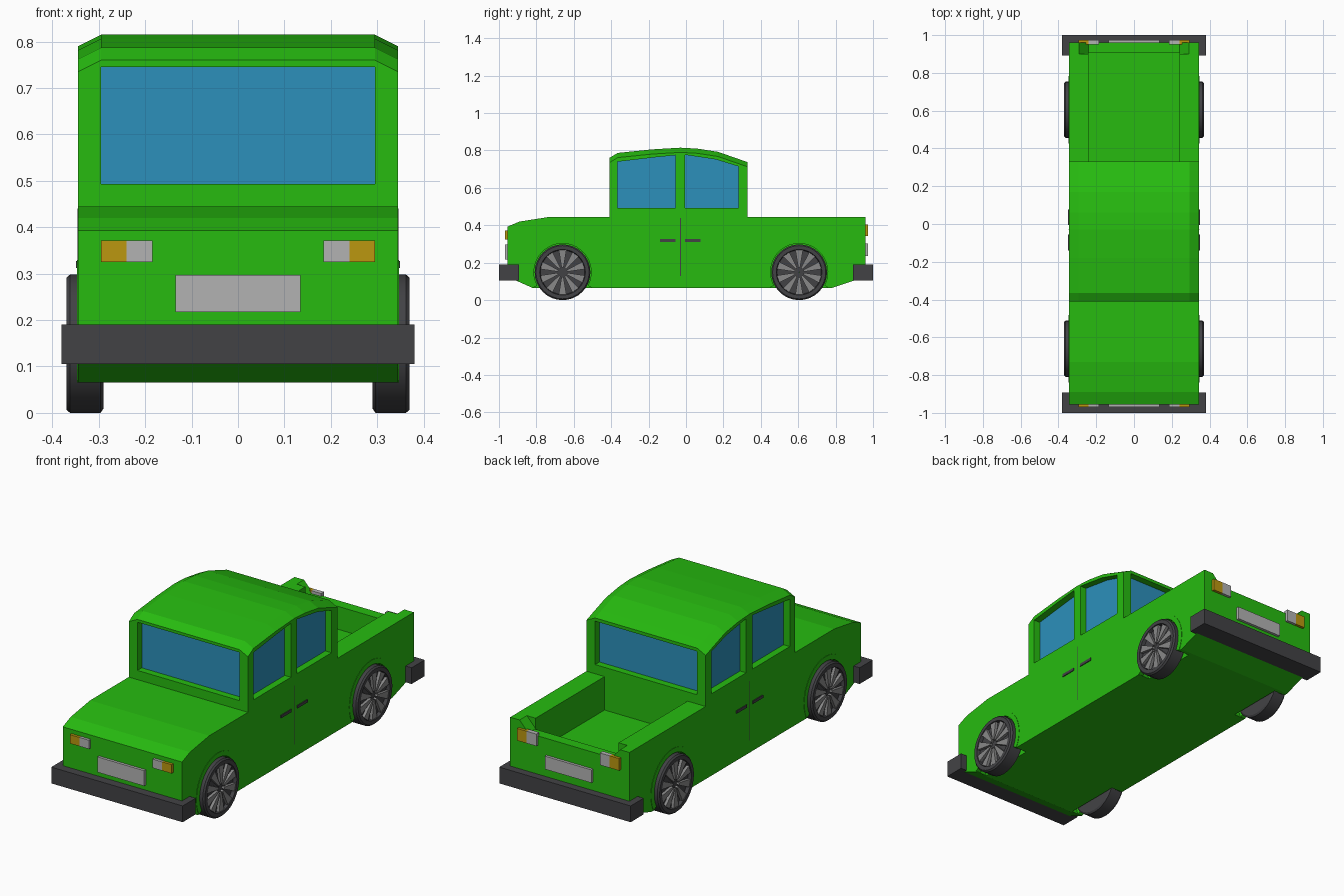
import bpy, bmesh
from math import sin, cos, pi, radians

if "Cube" in bpy.data.objects:
    bpy.data.objects.remove(bpy.data.objects["Cube"])


def material(name, rgb):
    m = bpy.data.materials.new(name)
    m.diffuse_color = (*rgb, 1)
    m.use_nodes = True
    m.node_tree.nodes["Principled BSDF"].inputs["Base Color"].default_value = m.diffuse_color
    return m


GREEN = material("green_paint", (0.02, 0.5, 0.005))
GLASS = material("blue_glass", (0.025, 0.28, 0.5))
DARK = material("dark_rubber", (0.055, 0.055, 0.06))
SILVER = material("silver", (0.45, 0.45, 0.45))
AMBER = material("amber", (0.5, 0.31, 0.005))
SPOKE = material("spoke_grey", (0.25, 0.25, 0.25))


def loft(name, rings, mat, closed=False):
    """Skin a list of equal-length point rings; cap the ends unless closed."""
    bm = bmesh.new()
    vs = [[bm.verts.new(p) for p in r] for r in rings]
    n = len(vs[0])
    for a, b in zip(vs, vs[1:] + (vs[:1] if closed else [])):
        for i in range(n):
            bm.faces.new((a[i], a[(i + 1) % n], b[(i + 1) % n], b[i]))
    if not closed:
        bm.faces.new(vs[0])
        bm.faces.new(vs[-1])
    bmesh.ops.recalc_face_normals(bm, faces=bm.faces[:])
    me = bpy.data.meshes.new(name)
    bm.to_mesh(me)
    bm.free()
    ob = bpy.data.objects.new(name, me)
    bpy.context.collection.objects.link(ob)
    me.materials.append(mat)
    return ob


def prism_x(name, yz, x0, x1, mat=GREEN):
    return loft(name, [[(x, y, z) for y, z in yz] for x in (x0, x1)], mat)


def prism_y(name, xz, y0, y1, mat=GREEN):
    return loft(name, [[(x, y, z) for x, z in xz] for y in (y0, y1)], mat)


def box(name, x, y, z, mat=GREEN):
    return prism_x(name, [(y[0], z[0]), (y[1], z[0]), (y[1], z[1]), (y[0], z[1])], *x, mat)


def circle(y, z, r, n=32):
    return [(y + r * cos(2 * pi * i / n), z + r * sin(2 * pi * i / n)) for i in range(n)]


def cut(ob, cutters):
    bpy.context.view_layer.objects.active = ob
    for c in cutters:
        c.hide_render = True
        m = ob.modifiers.new("cut", 'BOOLEAN')
        m.operation, m.solver, m.object = 'DIFFERENCE', 'EXACT', c
        bpy.ops.object.modifier_apply(modifier=m.name)
        bpy.data.objects.remove(c)


W = 0.345
AXLES = {"front": -0.66, "rear": 0.605}

# Lower body with hood slope, bed, tailgate notch and wheel wells
body = prism_x("body", [(-0.82, 0.065), (0.78, 0.065), (0.96, 0.125), (0.96, 0.445), (-0.73, 0.445),
                        (-0.89, 0.42), (-0.955, 0.393), (-0.955, 0.125)], -W, W)
cutters = [box("bed_cut", (-0.24, 0.24), (0.33, 0.905), (0.27, 0.6)),
           prism_y("tailgate_cut", [(-0.24, 0.39), (0.24, 0.39), (0.295, 0.45), (0.295, 0.5),
                                    (-0.295, 0.5), (-0.295, 0.45)], 0.9, 1.1)]
for y in AXLES.values():
    for s in (-1, 1):
        cutters.append(prism_x("well_cut", circle(y, 0.15, 0.177), s * 0.28, s * 0.5))
cut(body, cutters)

# Cab: arched roof profile with chamfered side edges
lower = [(0.33, 0.44), (-0.41, 0.44)]
roof = [(-0.41, 0.76), (-0.365, 0.787), (-0.18, 0.806), (-0.03, 0.815), (0.06, 0.81),
        (0.17, 0.793), (0.28, 0.755), (0.33, 0.737)]
rings = []
for x, drop in ((-W, 0.025), (-0.295, 0), (0.295, 0), (W, 0.025)):
    rings.append([(x, y, z) for y, z in lower] + [(x, y, z - drop) for y, z in roof])
cab = loft("cab", rings, GREEN)

# Windows: recess each opening and seat a glass pane at its bottom
D = 0.04
side_windows = {"front": [(-0.365, 0.493), (-0.055, 0.493), (-0.055, 0.775), (-0.18, 0.762), (-0.365, 0.74)],
                "rear": [(-0.005, 0.493), (0.28, 0.493), (0.28, 0.715), (0.16, 0.752), (-0.005, 0.777)]}
cutters = []
for label, pts in side_windows.items():
    for s, side in ((-1, "left"), (1, "right")):
        cutters.append(prism_x("window_cut", pts, s * (W - D), s * 0.5))
        prism_x(f"{label}_{side}_window", pts, s * (W - D - 0.01), s * (W - D + 0.004), GLASS)
for label, y, s, top in (("windshield", -0.41, -1, 0.745), ("back_window", 0.33, 1, 0.72)):
    inner = y - s * D
    cutters.append(box("window_cut", (-0.295, 0.295), sorted((inner, y + s * 0.1)), (0.493, top)))
    box(label, (-0.295, 0.295), sorted((inner - s * 0.01, inner + s * 0.004)), (0.493, top), GLASS)
cut(cab, cutters)

# Bumpers, number plates and lamps at both ends
for label, s, y, plate, lamp in (("front", -1, -0.955, (0.217, 0.297), (0.325, 0.371)),
                                 ("rear", 1, 0.96, (0.235, 0.303), (0.342, 0.405))):
    box(f"{label}_bumper", (-0.38, 0.38), sorted((s, s * 0.892)), (0.105, 0.19), DARK)
    ys = sorted((y - s * 0.01, y + s * 0.014))
    box(f"{label}_plate", (-0.135, 0.135), ys, plate, SILVER)
    for k, side in ((-1, "left"), (1, "right")):
        box(f"{label}_{side}_lamp", sorted((k * 0.184, k * 0.24)), ys, lamp, SILVER)
        box(f"{label}_{side}_indicator", sorted((k * 0.24, k * 0.295)), ys, lamp, AMBER)

# Door handles and the seam between the doors
for s, side in ((-1, "left"), (1, "right")):
    xs = sorted((s * 0.34, s * 0.349))
    for label, ys in (("front", (-0.14, -0.055)), ("rear", (-0.005, 0.078))):
        box(f"{label}_{side}_handle", xs, ys, (0.312, 0.327), DARK)
    box(f"{side}_door_seam", sorted((s * 0.34, s * 0.3455)), (-0.032, -0.028), (0.13, 0.44), DARK)

# Wheels: lathed tyre with a dished face, ten wedge spokes, and an arch lip on the body
tyre_profile = [(0.29, 0.001), (0.29, 0.14), (0.296, 0.149), (0.362, 0.149), (0.37, 0.142),
                (0.37, 0.122), (0.352, 0.118), (0.352, 0.001)]
for label, yc in AXLES.items():
    for s, side in ((-1, "left"), (1, "right")):
        name = f"{label}_{side}"
        rings = [[(s * x, yc + r * cos(2 * pi * i / 32), 0.149 + r * sin(2 * pi * i / 32))
                  for x, r in tyre_profile] for i in range(32)]
        tyre = loft(f"{name}_tyre", rings, DARK, closed=True)
        bpy.ops.object.select_all(action='DESELECT')
        tyre.select_set(True)
        bpy.context.view_layer.objects.active = tyre
        bpy.ops.object.shade_smooth_by_angle(angle=radians(25))
        for k in range(10):
            a = 2 * pi * (k + 0.5) / 10
            pts = [(yc + r * cos(a + d), 0.149 + r * sin(a + d))
                   for r, d in ((0.025, -0.2), (0.12, -0.17), (0.12, 0.17), (0.025, 0.2))]
            prism_x(f"{name}_spoke_{k}", pts, s * 0.35, s * 0.367, SPOKE)
        arc = [radians(-28 + 236 * i / 24) for i in range(25)]
        lip = [[(s * x, yc + r * cos(t), 0.15 + r * sin(t))
                for x, r in ((0.32, 0.153), (0.347, 0.153), (0.347, 0.179), (0.32, 0.179))] for t in arc]
        loft(f"{name}_arch_lip", lip, GREEN)
